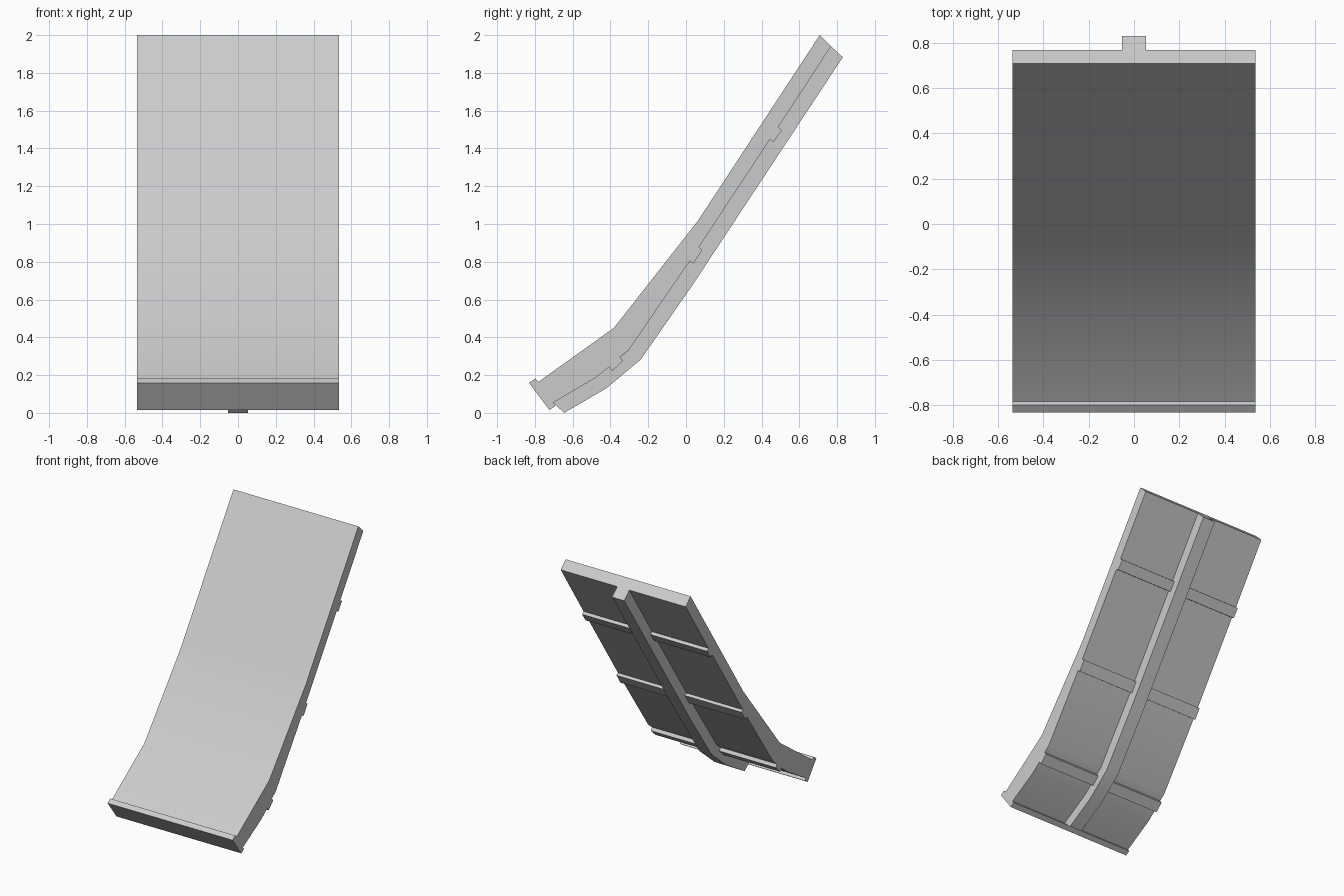
import bpy
import bmesh

cube = bpy.data.objects.get("Cube")
if cube:
    bpy.data.objects.remove(cube, do_unlink=True)

grey = bpy.data.materials.new("light_grey")
grey.use_nodes = True
colour = (0.6, 0.6, 0.6, 1)
grey.diffuse_color = colour
grey.node_tree.nodes["Principled BSDF"].inputs["Base Color"].default_value = colour


def extrude_profile(name, profile, half_width):
    """Sweep a closed (y, z) side profile across x."""
    bm = bmesh.new()
    face = bm.faces.new([bm.verts.new((-half_width, y, z)) for y, z in profile])
    swept = bmesh.ops.extrude_face_region(bm, geom=[face])
    moved = [v for v in swept["geom"] if isinstance(v, bmesh.types.BMVert)]
    bmesh.ops.translate(bm, verts=moved, vec=(2 * half_width, 0, 0))
    bmesh.ops.recalc_face_normals(bm, faces=bm.faces)
    mesh = bpy.data.meshes.new(name)
    bm.to_mesh(mesh)
    bm.free()
    mesh.materials.append(grey)
    obj = bpy.data.objects.new(name, mesh)
    bpy.context.collection.objects.link(obj)
    bpy.ops.object.select_all(action="DESELECT")
    obj.select_set(True)
    bpy.context.view_layer.objects.active = obj
    bpy.ops.object.shade_smooth_by_angle()
    return obj


# Upper surface, from the top end down to the front lip
upper = [(0.708, 2.0), (0.063, 1.017), (-0.382, 0.45), (-0.782, 0.164)]
lip = [(-0.798, 0.182), (-0.831, 0.159), (-0.724, 0.016), (-0.69, 0.037)]

# Underside, from the lip up to the top end, stepping out at each cross rib
underside = [
    (-0.703, 0.054), (-0.475, 0.188),
    (-0.407, 0.244), (-0.39, 0.222), (-0.333, 0.275), (-0.349, 0.297),
    (-0.302, 0.334),
    (0.02, 0.804), (0.039, 0.79), (0.086, 0.864), (0.068, 0.877),
    (0.444, 1.447), (0.463, 1.434), (0.508, 1.498), (0.489, 1.513),
    (0.768, 1.941)]
extrude_profile("ramp_panel", upper + lip + underside, 0.535)

# Central spine hanging below the panel
spine_top = [(-0.703, 0.054), (-0.475, 0.188), (-0.302, 0.334),
             (0.045, 0.842), (0.768, 1.941)]
spine_bottom = [(0.83, 1.883), (0.03, 0.67), (-0.24, 0.282),
                (-0.422, 0.13), (-0.645, 0.0)]
extrude_profile("center_spine", spine_top + spine_bottom, 0.052)
